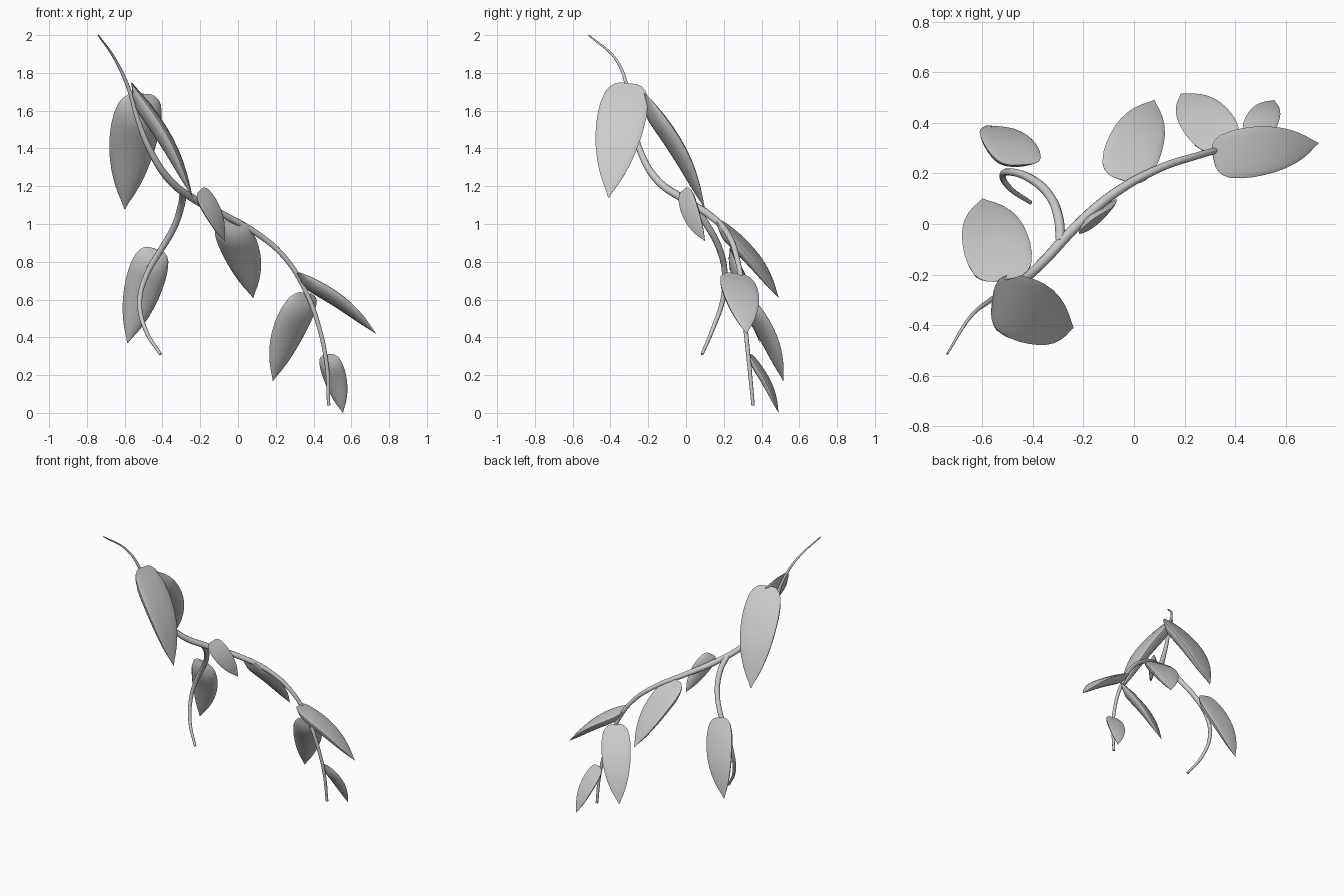
import bpy, math
from mathutils import Vector

if "Cube" in bpy.data.objects:
    bpy.data.objects.remove(bpy.data.objects["Cube"])


def stem(name, pts):
    """Tapered round stem through (x, y, z, radius) points."""
    cu = bpy.data.curves.new(name, 'CURVE')
    cu.dimensions = '3D'
    cu.bevel_depth = 1.0
    cu.bevel_resolution = 3
    cu.resolution_u = 6
    cu.use_fill_caps = True
    sp = cu.splines.new('BEZIER')
    sp.bezier_points.add(len(pts) - 1)
    for bp, (x, y, z, r) in zip(sp.bezier_points, pts):
        bp.co = (x, y, z)
        bp.radius = r
        bp.handle_left_type = bp.handle_right_type = 'AUTO'
    ob = bpy.data.objects.new(name, cu)
    bpy.context.collection.objects.link(ob)


# half-outline of a leaf: (position along leaf, share of full width)
OUTLINE = [(0, .36), (.015, .55), (.05, .74), (.1, .87), (.2, .97), (.3, 1), (.4, .98),
           (.5, .93), (.6, .84), (.7, .71), (.8, .53), (.88, .34), (.95, .14), (1, .02)]
ACROSS = 10


def leaf(name, base, tip, width, normal):
    """Fleshy leaf: nearly flat arched top, rounded belly underneath."""
    base, tip = Vector(base), Vector(tip)
    t = tip - base
    length = t.length
    n = Vector(normal)
    n = (n - t * (n.dot(t) / t.length_squared)).normalized()
    w = t.cross(n).normalized()
    verts, faces = [], []
    ring = 2 * ACROSS
    for s, f in OUTLINE:
        arch = math.sin(math.pi * s ** 1.1)
        mid = base + t * s + n * (0.06 * length * arch)
        for k in range(ring):
            a = 2 * math.pi * k / ring
            up = math.sin(a)
            h = (.05 if up > 0 else .27) * width * f * up * min(1, s * 6 + .1)
            verts.append(mid + w * (math.cos(a) * f * width / 2) + n * h)
    for i in range(len(OUTLINE) - 1):
        for k in range(ring):
            a, b = i * ring + k, i * ring + (k + 1) % ring
            faces.append((a, b, b + ring, a + ring))
    faces.append(tuple(range(ring))[::-1])
    me = bpy.data.meshes.new(name)
    me.from_pydata(verts, [], faces)
    ob = bpy.data.objects.new(name, me)
    bpy.context.collection.objects.link(ob)
    bpy.context.view_layer.objects.active = ob
    ob.select_set(True)
    bpy.ops.object.mode_set(mode='EDIT')
    bpy.ops.mesh.select_all(action='SELECT')
    bpy.ops.mesh.normals_make_consistent(inside=False)
    bpy.ops.object.mode_set(mode='OBJECT')
    bpy.ops.object.shade_smooth_by_angle(angle=math.radians(50))
    ob.select_set(False)


# main stem, sweeping from the upper left down to the lower right
stem("main_stem", [
    (-.74, -.515, 2.0, .004), (-.65, -.37, 1.87, .007), (-.58, -.31, 1.72, .010),
    (-.53, -.28, 1.55, .013), (-.46, -.24, 1.38, .017), (-.36, -.15, 1.23, .020),
    (-.23, -.01, 1.13, .021), (-.08, .12, 1.05, .019), (.10, .22, .95, .016),
    (.25, .27, .82, .014), (.36, .30, .64, .013), (.43, .315, .45, .012),
    (.47, .335, .25, .011), (.48, .355, .04, .009)])

# hanging side stem
stem("side_stem", [
    (-.29, -.07, 1.17, .019), (-.30, .03, 1.10, .019), (-.34, .12, .98, .018),
    (-.41, .18, .86, .017), (-.48, .205, .74, .015), (-.52, .195, .60, .013),
    (-.49, .14, .44, .011), (-.41, .085, .31, .008)])

# leaves: base, tip, width, top-side direction
LEAVES = [
    ((-.56, -.305, 1.745), (-.24, -.41, 1.14), .26, (.61, -.04, .33)),
    ((-.51, -.22, 1.69), (-.60, .10, 1.08), .265, (-.09, .59, .30)),
    ((-.20, -.015, 1.18), (-.07, .10, .91), .12, (1, -1, .1)),
    ((-.05, .175, 1.02), (.08, .49, .61), .22, (.13, .40, .31)),
    ((.36, .31, .635), (.185, .515, .17), .20, (-.19, .42, .25)),
    ((.315, .26, .74), (.73, .32, .42), .20, (.55, .2, .8)),
    ((.475, .345, .31), (.555, .49, .0), .13, (.08, .31, .13)),
    ((-.44, .235, .87), (-.585, .39, .37), .205, (0, .5, .13)),
]
for i, args in enumerate(LEAVES):
    leaf(f"leaf_{i + 1}", *args)
